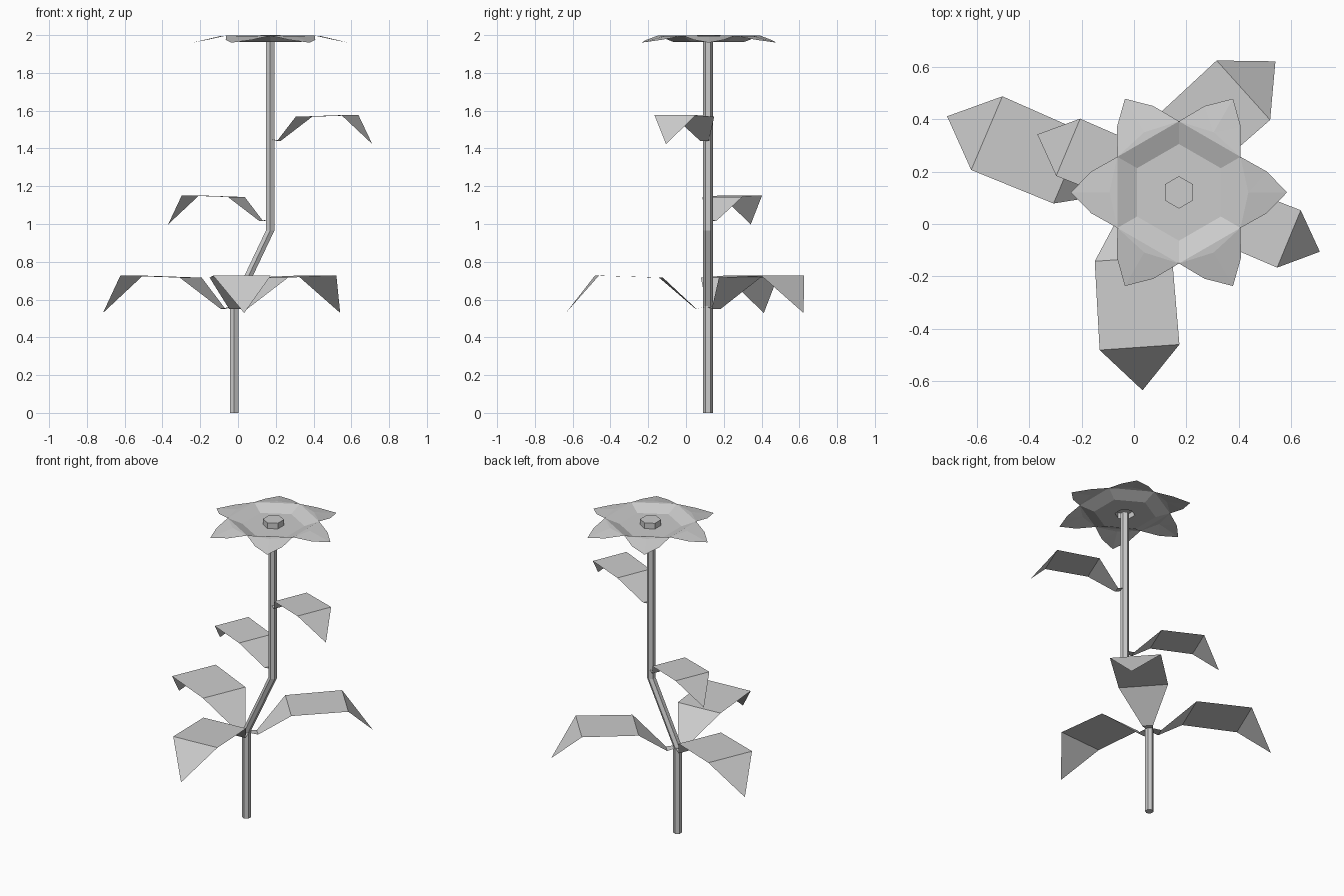
import bpy
from math import sin, cos, radians
from mathutils import Matrix, Vector

if "Cube" in bpy.data.objects:
    bpy.data.objects.remove(bpy.data.objects["Cube"])


def make(name, verts, faces):
    me = bpy.data.meshes.new(name)
    me.from_pydata(verts, [], faces)
    me.update()
    ob = bpy.data.objects.new(name, me)
    bpy.context.collection.objects.link(ob)
    return ob


def hexagon(x, y, z, r):
    return [(x + r * cos(radians(90 + 60 * i)), y + r * sin(radians(90 + 60 * i)), z)
            for i in range(6)]


def loft(name, rings, cap_start=False, cap_end=False):
    verts = [v for ring in rings for v in hexagon(*ring)]
    faces = [(6 * k + i, 6 * k + (i + 1) % 6, 6 * k + 6 + (i + 1) % 6, 6 * k + 6 + i)
             for k in range(len(rings) - 1) for i in range(6)]
    if cap_start:
        faces.append(tuple(range(5, -1, -1)))
    if cap_end:
        n = 6 * (len(rings) - 1)
        faces.append(tuple(range(n, n + 6)))
    return make(name, verts, faces)


# Bent hexagonal stem
SY = 0.117
R = 0.026
loft("stem", [(-0.02, SY, 0, R), (-0.02, SY, 0.565, R), (0.17, SY, 0.965, R),
              (0.17, SY, 1.97, R)], True, True)

# Shallow flower bowl and raised centre button
FX, FY = 0.172, 0.121
loft("flower_bowl", [(FX, FY, 1.963, 0.06), (FX, FY, 1.963, 0.185), (FX, FY, 1.997, 0.272)])
loft("flower_centre", [(FX, FY, 1.963, 0.062), (FX, FY, 2.0, 0.062)], False, True)

# Six drooping petals, one on each edge of the bowl
edge = 0.272 * cos(radians(30))
petal = [(edge, -0.136, 1.997), (edge + 0.10, -0.08, 1.975), (edge + 0.178, 0, 1.96),
         (edge + 0.10, 0.08, 1.975), (edge, 0.136, 1.997), (edge + 0.03, 0, 1.995)]
for i in range(6):
    m = Matrix.Translation((FX, FY, 0)) @ Matrix.Rotation(radians(60 * i), 4, 'Z')
    make(f"petal_{i + 1}", [m @ Vector(p) for p in petal],
         [(0, 1, 5), (1, 2, 5), (2, 3, 5), (3, 4, 5), (4, 0, 5)])

# Leaf profile: distance from stem, half width, height
PROFILE = [(0.015, 0.022, 0.01), (0.065, 0.032, 0.0), (0.25, 0.148, 0.165), (0.59, 0.153, 0.176)]
TIP = (0.755, 0, -0.022)


def leaf(name, x, z, angle, scale):
    m = (Matrix.Translation((x, SY, z)) @ Matrix.Rotation(radians(angle), 4, 'Z')
         @ Matrix.Scale(scale, 4))
    pts = [(d, s * w, h) for d, w, h in PROFILE for s in (-1, 1)] + [TIP]
    faces = [(2 * k, 2 * k + 2, 2 * k + 3, 2 * k + 1) for k in range(3)] + [(6, 8, 7)]
    make(name, [m @ Vector(p) for p in pts], faces)


# Three large lower leaves and two smaller upper leaves
leaf("lower_leaf_front", -0.02, 0.551, -86, 1)
leaf("lower_leaf_left", -0.02, 0.551, 157, 1)
leaf("lower_leaf_back", -0.02, 0.551, 42, 1)
leaf("middle_leaf", 0.17, 1.015, 157.3, 0.775)
leaf("upper_leaf", 0.17, 1.44, -22.4, 0.775)
